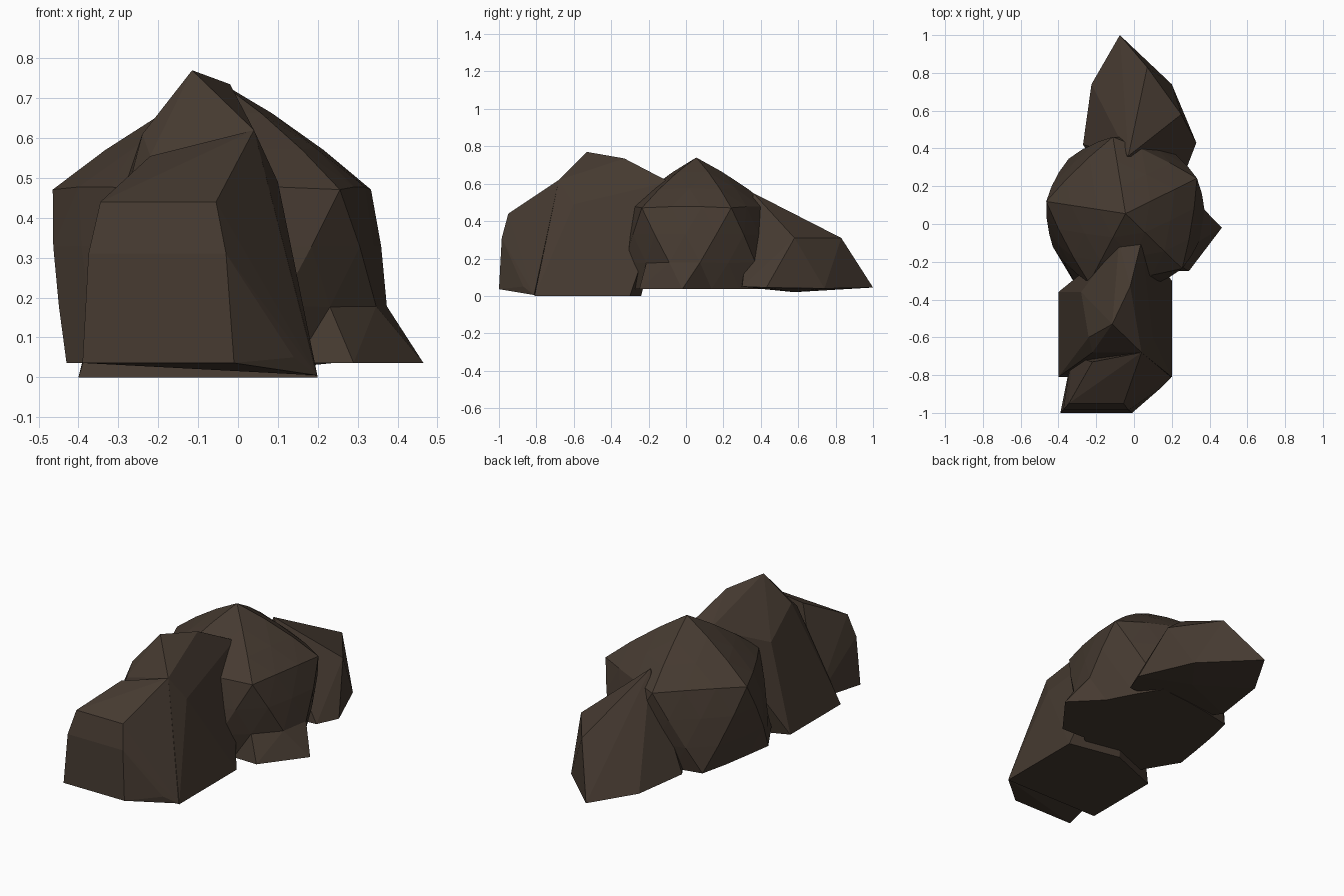
import bpy, bmesh, math
from mathutils import Vector

if "Cube" in bpy.data.objects:
    bpy.data.objects.remove(bpy.data.objects["Cube"])

brown = bpy.data.materials.new("dark_stone")
brown.diffuse_color = (0.06, 0.042, 0.03, 1)
brown.use_nodes = True
brown.node_tree.nodes["Principled BSDF"].inputs["Base Color"].default_value = brown.diffuse_color


def finish(name, bm):
    bmesh.ops.recalc_face_normals(bm, faces=bm.faces)
    mesh = bpy.data.meshes.new(name)
    bm.to_mesh(mesh)
    bm.free()
    mesh.materials.append(brown)
    obj = bpy.data.objects.new(name, mesh)
    bpy.context.collection.objects.link(obj)
    return obj


def hull_rock(name, points):
    """Chiselled rock: convex hull around a few corner points."""
    bm = bmesh.new()
    for p in points:
        bm.verts.new(p)
    bmesh.ops.convex_hull(bm, input=bm.verts)
    loose = [v for v in bm.verts if not v.link_faces]
    bmesh.ops.delete(bm, geom=loose, context='VERTS')
    bmesh.ops.dissolve_limit(bm, angle_limit=math.radians(2),
                             verts=bm.verts, edges=bm.edges)
    return finish(name, bm)


# tall slab of the front rock, leaning back into the middle boulder
hull_rock("front_slab", [
    (-0.40, -0.81, 0), (0.20, -0.81, 0), (0.20, -0.30, 0),
    (-0.10, -0.24, 0), (-0.40, -0.36, 0),
    (-0.115, -0.53, 0.77), (-0.02, -0.33, 0.735),
    (-0.08, -0.10, 0.61), (0.04, -0.09, 0.61),
    (0.04, -0.68, 0.62), (0.10, -0.60, 0.49),
    (-0.22, -0.68, 0.555), (-0.24, -0.60, 0.61), (-0.28, -0.36, 0.49)])

# lower step at the very front, merging into the slab
hull_rock("front_step", [
    (-0.39, -1.0, 0.036), (-0.01, -1.0, 0.036),
    (-0.375, -0.985, 0.31), (-0.03, -0.985, 0.31),
    (-0.345, -0.95, 0.44), (-0.055, -0.95, 0.44),
    (-0.22, -0.73, 0.555), (0.02, -0.73, 0.555),
    (0.04, -0.68, 0.62),
    (-0.34, -0.86, 0.05), (0.14, -0.87, 0.05),
    (-0.33, -0.70, 0.05), (0.198, -0.812, 0.005)])

# wedge rock at the back
hull_rock("back_wedge", [
    (-0.03, 0.36, 0.55), (0.07, 0.83, 0.31), (0.25, 0.58, 0.31),
    (-0.075, 1.0, 0.045), (-0.225, 0.74, 0.04), (-0.27, 0.42, 0.04),
    (0.33, 0.43, 0.045), (0.20, 0.74, 0.04), (0.08, 0.58, 0.02),
    (-0.18, 0.28, 0.05), (0.28, 0.30, 0.05)])

# middle boulder: icosahedron with each edge cut in three, slightly rounded
bm = bmesh.new()
bmesh.ops.create_icosphere(bm, subdivisions=1, radius=1)
top = max(bm.verts, key=lambda v: v.co.z)
ring = top.link_edges[0].other_vert(top).co
turn = math.radians(171) - math.atan2(ring.y, ring.x)
bmesh.ops.subdivide_edges(bm, edges=bm.edges, cuts=2, use_grid_fill=True)
bmesh.ops.triangulate(bm, faces=bm.faces)
c, s = math.cos(turn), math.sin(turn)
for v in bm.verts:
    d = v.co.lerp(v.co.normalized(), 0.2)
    x, y = d.x * c - d.y * s, d.x * s + d.y * c
    v.co = (-0.045 + 0.475 * x, 0.055 + 0.46 * y, max(0.036, 0.253 + 0.487 * d.z))
# pointed toes around the flat base
for toe in ((0.465, -0.02), (0.29, -0.25), (-0.31, -0.32), (-0.43, -0.12)):
    p = Vector((*toe, 0.036))
    v = min((v for v in bm.verts if v.co.z < 0.08),
            key=lambda v: (v.co - p).length)
    v.co = p
finish("middle_boulder", bm)
